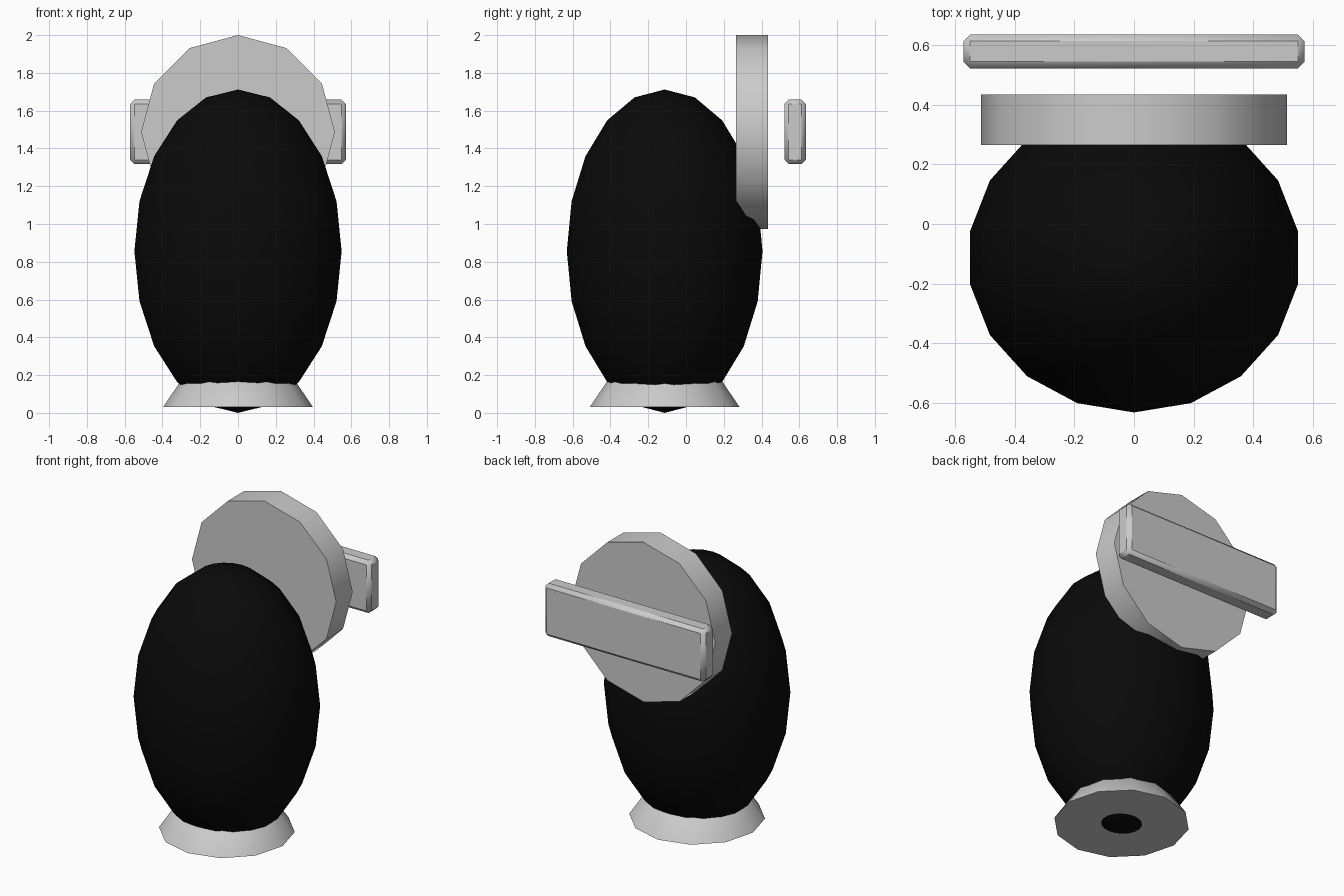
import bpy, math
from math import sin, cos, pi, radians

if "Cube" in bpy.data.objects:
    bpy.data.objects.remove(bpy.data.objects["Cube"])


def finish(obj, name, angle=35):
    obj.name = name
    bpy.ops.object.select_all(action='DESELECT')
    obj.select_set(True)
    bpy.context.view_layer.objects.active = obj
    bpy.ops.object.transform_apply(location=False, rotation=True, scale=True)
    bpy.ops.object.shade_smooth_by_angle(angle=radians(angle))
    return obj


# Egg-shaped body: 18 segments, 10 rings, one vertex line facing front
SEG, RINGS = 18, 10
RX, RY, RZ = 0.557, 0.518, 0.856
verts = [(0, 0, RZ)]
for r in range(1, RINGS):
    t = pi * r / RINGS
    for s in range(SEG):
        a = 2 * pi * s / SEG - pi / 2
        verts.append((RX * sin(t) * cos(a), RY * sin(t) * sin(a), RZ * cos(t)))
verts.append((0, 0, -RZ))
last = len(verts) - 1
faces = []
for s in range(SEG):
    n = (s + 1) % SEG
    faces.append((0, 1 + s, 1 + n))
    for r in range(RINGS - 2):
        a, b = 1 + r * SEG, 1 + (r + 1) * SEG
        faces.append((a + s, b + s, b + n, a + n))
    b = 1 + (RINGS - 2) * SEG
    faces.append((b + s, last, b + n))
mesh = bpy.data.meshes.new("body")
mesh.from_pydata(verts, [], faces)
body = bpy.data.objects.new("body", mesh)
bpy.context.collection.objects.link(body)
body.location = (0, -0.113, RZ)
finish(body, "body")
black = bpy.data.materials.new("black")
black.diffuse_color = (0.003, 0.003, 0.003, 1)
black.use_nodes = True
black.node_tree.nodes["Principled BSDF"].inputs["Base Color"].default_value = black.diffuse_color
body.data.materials.append(black)

# Flared foot ring: a 12-sided cone whose tip is buried in the body
bpy.ops.mesh.primitive_cone_add(vertices=12, radius1=0.397, radius2=0, depth=0.59,
                                location=(0, -0.113, 0.03 + 0.295))
finish(bpy.context.object, "base")

# Upright 12-sided disc behind the body
bpy.ops.mesh.primitive_cylinder_add(vertices=12, radius=0.513, depth=0.168,
                                    location=(0, 0.349, 1.487),
                                    rotation=(pi / 2, 0, 0))
finish(bpy.context.object, "back_disc")

# Chamfered bar floating behind the disc
bpy.ops.mesh.primitive_cube_add(size=1, location=(0, 0.578, 1.488))
bar = bpy.context.object
bar.scale = (1.142, 0.113, 0.34)
finish(bar, "rear_bar")
bevel = bar.modifiers.new("chamfer", 'BEVEL')
bevel.width = 0.022
bevel.segments = 1
